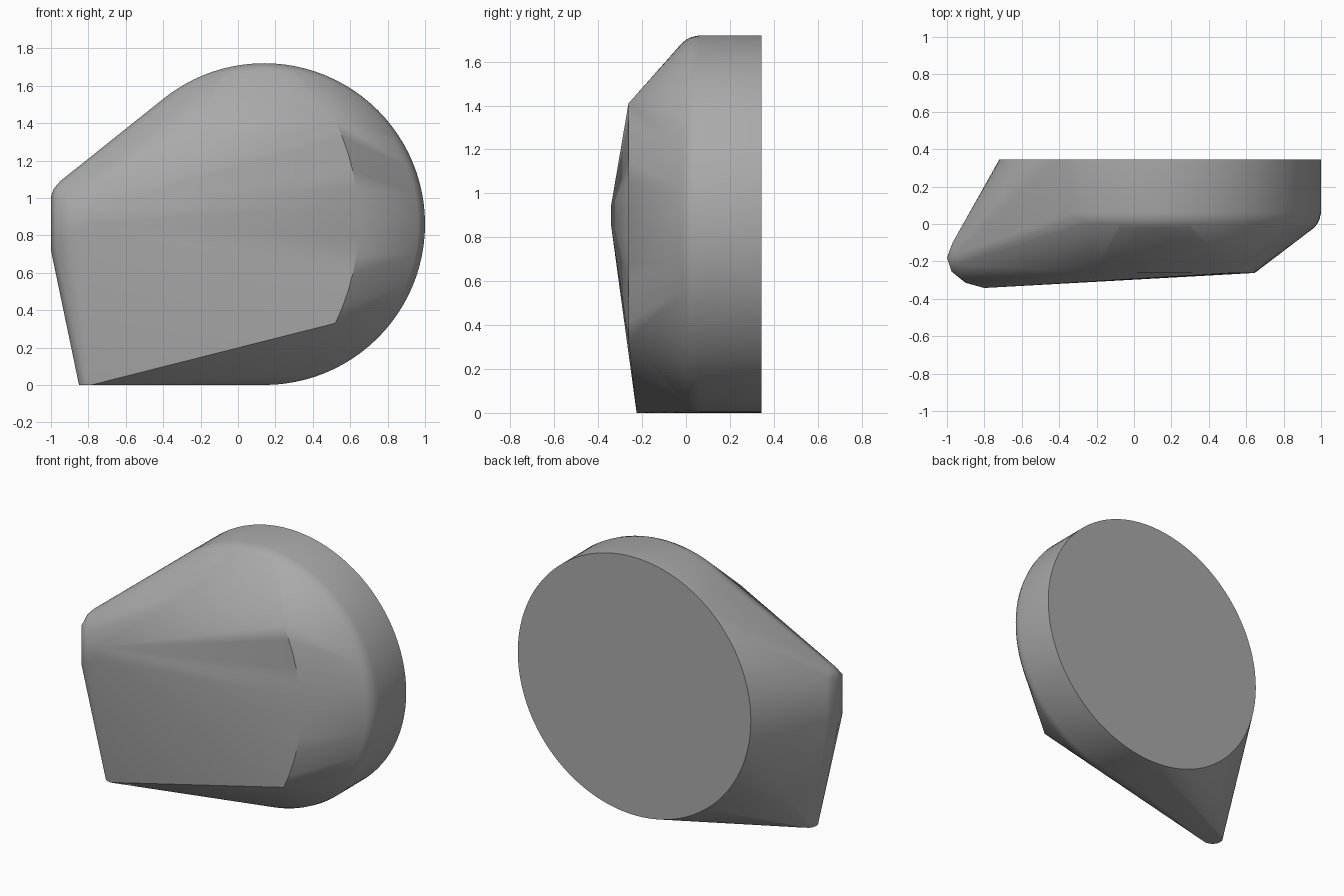
import bpy, bmesh, math
from mathutils import Vector

if "Cube" in bpy.data.objects:
    bpy.data.objects.remove(bpy.data.objects["Cube"], do_unlink=True)

grey = bpy.data.materials.new("mid grey")
grey.use_nodes = True
colour = (0.4, 0.4, 0.4, 1)
grey.diffuse_color = colour
grey.node_tree.nodes["Principled BSDF"].inputs["Base Color"].default_value = colour


def ring(cx, cz, radius, y, count=96):
    """Circle of points facing the front."""
    return [Vector((cx + radius * math.cos(a), y, cz + radius * math.sin(a)))
            for a in (2 * math.pi * i / count for i in range(count))]


points = []

# Round back disc with a softened front rim
for y, radius in ((0.345, 0.86), (0.06, 0.86), (0.025, 0.852), (0, 0.84), (-0.02, 0.823)):
    points += ring(0.14, 0.86, radius, y)

# Curved right edge of the front plate, and its upper left corner
arc_radius, half = 1.23, math.asin(0.54 / 1.23)
for i in range(13):
    a = half * (i / 6 - 1)
    points.append(Vector((0.645 - arc_radius * (1 - math.cos(a)), -0.262,
                          0.87 + arc_radius * math.sin(a))))
points.append(Vector((-0.22, -0.26, 1.4)))

# Rounded side column: wide shoulder above, narrow foot below
for x, y, low, high in ((-0.8, -0.342, 0.86, 0.94), (-0.9, -0.315, 0.8, 0.98),
                        (-0.975, -0.255, 0.74, 1.01), (-1, -0.18, 0.72, 1.01),
                        (-0.97, -0.1, 0.76, 1.05)):
    points += [Vector((x, y, low)), Vector((x, y, high))]
points += [Vector((-0.985, -0.18, 1.05)), Vector((-0.95, -0.16, 1.09)),
           Vector((-0.95, -0.22, 1.065))]
for i in range(16):
    a = math.tau * i / 16
    points.append(Vector((-0.785 + 0.065 * math.cos(a), -0.16 + 0.065 * math.sin(a), 0)))

# Wrap everything in one taut skin
bm = bmesh.new()
for p in points:
    bm.verts.new(p)
hull = bmesh.ops.convex_hull(bm, input=bm.verts[:], use_existing_faces=False)
loose = [v for v in bm.verts if not v.link_faces]
bmesh.ops.delete(bm, geom=loose, context='VERTS')
bmesh.ops.dissolve_limit(bm, angle_limit=math.radians(0.5),
                         verts=bm.verts[:], edges=bm.edges[:])
bmesh.ops.recalc_face_normals(bm, faces=bm.faces[:])
mesh = bpy.data.meshes.new("tapered_body")
bm.to_mesh(mesh)
bm.free()

body = bpy.data.objects.new("tapered_body", mesh)
bpy.context.collection.objects.link(body)
mesh.materials.append(grey)
bpy.ops.object.select_all(action='DESELECT')
body.select_set(True)
bpy.context.view_layer.objects.active = body
bpy.ops.object.shade_smooth_by_angle(angle=math.radians(35))
